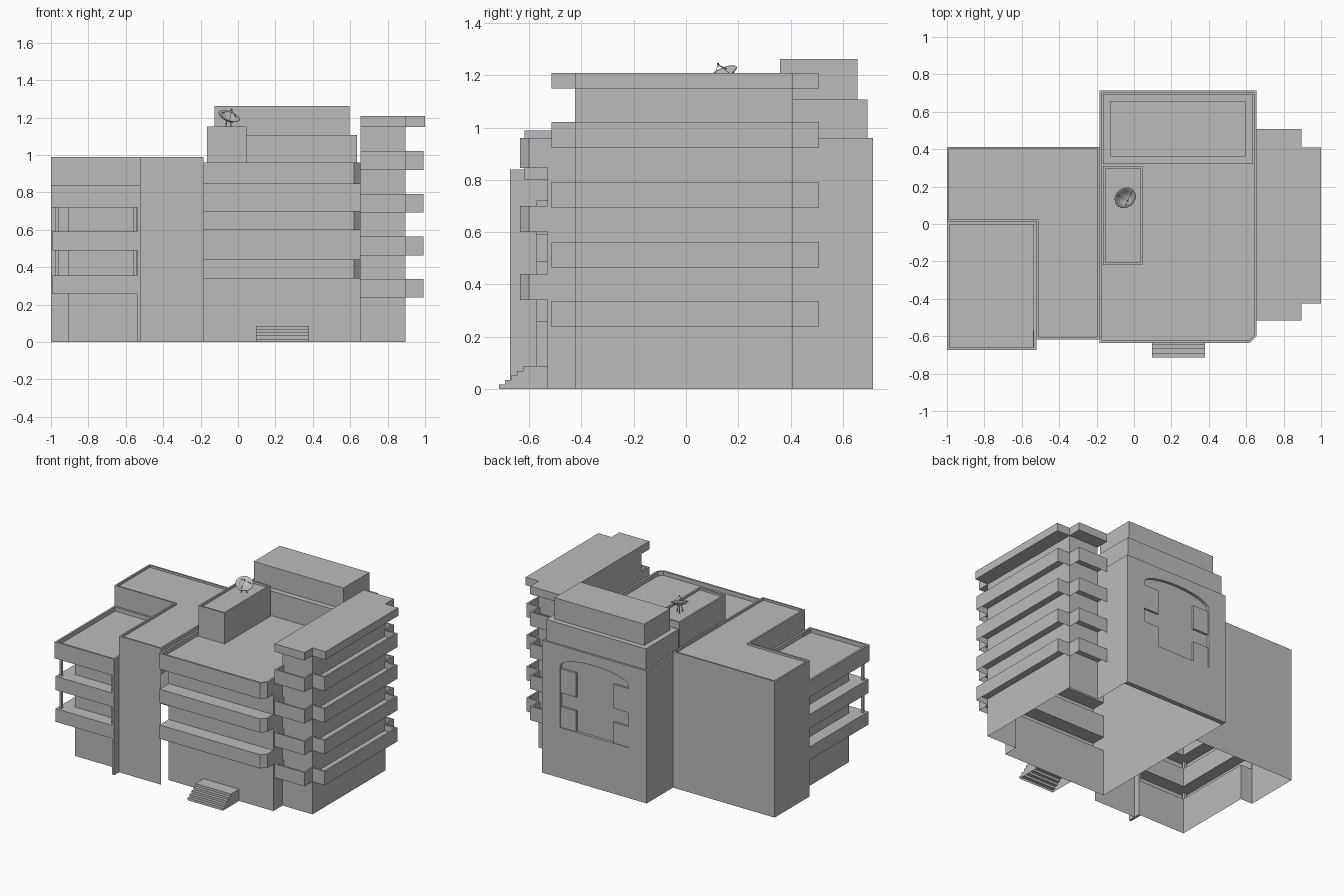
import bpy, bmesh, math
from mathutils import Vector

old = bpy.data.objects.get("Cube")
if old:
    bpy.data.objects.remove(old, do_unlink=True)

grey = bpy.data.materials.new("concrete grey")
grey.use_nodes = True
grey.diffuse_color = (0.5, 0.5, 0.5, 1)
grey.node_tree.nodes["Principled BSDF"].inputs["Base Color"].default_value = (0.5, 0.5, 0.5, 1)


def finish(name, bm):
    bmesh.ops.recalc_face_normals(bm, faces=bm.faces)
    mesh = bpy.data.meshes.new(name)
    bm.to_mesh(mesh)
    bm.free()
    mesh.materials.append(grey)
    ob = bpy.data.objects.new(name, mesh)
    bpy.context.collection.objects.link(ob)
    return ob


def prism(name, outline, z0, z1, rim=0, depth=0):
    """Upright block on an outline; a rim and depth sink its top behind a parapet."""
    bm = bmesh.new()
    base = bm.faces.new([bm.verts.new((x, y, z0)) for x, y in outline])
    out = bmesh.ops.extrude_face_region(bm, geom=[base], use_keep_orig=True)["geom"]
    bmesh.ops.translate(bm, vec=(0, 0, z1 - z0), verts=[v for v in out if isinstance(v, bmesh.types.BMVert)])
    bmesh.ops.recalc_face_normals(bm, faces=bm.faces)
    if rim:
        top = max(bm.faces, key=lambda f: f.calc_center_median().z)
        bmesh.ops.inset_region(bm, faces=[top], thickness=rim, use_even_offset=True)
        floor = bmesh.ops.extrude_face_region(bm, geom=[top])["geom"]
        bmesh.ops.translate(bm, vec=(0, 0, -depth), verts=[v for v in floor if isinstance(v, bmesh.types.BMVert)])
        if top.is_valid:
            bm.faces.remove(top)
    return finish(name, bm)


def walls(name, levels):
    """Open wall sheet through (z, path) levels; two levels at one z make a ledge."""
    bm = bmesh.new()
    rows = [[bm.verts.new((x, y, z)) for x, y in path] for z, path in levels]
    for low, high in zip(rows, rows[1:]):
        for i in range(len(low) - 1):
            face = bm.faces.new((low[i], low[i + 1], high[i + 1], high[i]))
            if face.calc_area() < 1e-6:
                bm.faces.remove(face)
    return finish(name, bm)


def banded(name, wall, band, bands, top):
    """Walls with hollow projecting bands at the given (bottom, top) heights."""
    levels = [(0, wall)]
    for z0, z1 in bands:
        levels += [(z0, wall), (z0, band), (z1, band), (z1, wall)]
    return walls(name, levels + [(top, wall)])


def rect(x0, x1, y0, y1):
    return [(x0, y0), (x1, y0), (x1, y1), (x0, y1)]


def tube(name, p, q, r, sides=8):
    p, q = Vector(p), Vector(q)
    bm = bmesh.new()
    bmesh.ops.create_cone(bm, cap_ends=True, segments=sides, radius1=r, radius2=r, depth=(q - p).length)
    ob = finish(name, bm)
    ob.location = (p + q) / 2
    ob.rotation_euler = (q - p).to_track_quat("Z", "Y").to_euler()


# Central block: hollow walls with projecting bands, and a tray roof
west, east, back = -0.185, 0.655, 0.715
banded("central_walls",
       [(east, -0.425), (east, -0.53), (0.62, -0.53), (west, -0.53), (west, back)],
       [(east, -0.425), (east, -0.6), (0.62, -0.635), (west, -0.635), (west, back)],
       [(0.34, 0.44), (0.6, 0.7)], 0.85)
walls("central_rear_side", [(0, [(east, 0.41), (east, back)]), (0.85, [(east, 0.41), (east, back)])])
chamfered = [(west, -0.635), (0.62, -0.635), (east, -0.6), (east, back), (west, back)]
roof = prism("central_roof", chamfered, 0.845, 0.96, 0.014, 0.03)
rear = prism("central_back_wall", rect(west, east, 0.68, back), 0, 0.845)

# Arched recess in the back wall with four raised corner panels
half, mid = 0.275, 0.235
arch = [(mid - half * math.cos(math.pi * i / 12), 0.81 + 0.075 * math.sin(math.pi * i / 12)) for i in range(13)]
outline = [(mid - half, 0.365)] + arch + [(mid + half, 0.365)]
bm = bmesh.new()
face = bm.faces.new([bm.verts.new((x, 0.695, z)) for x, z in outline])
out = bmesh.ops.extrude_face_region(bm, geom=[face], use_keep_orig=True)["geom"]
bmesh.ops.translate(bm, vec=(0, 0.1, 0), verts=[v for v in out if isinstance(v, bmesh.types.BMVert)])
cutter = finish("arch_cutter", bm)
cutter.hide_render = True
cutter.hide_set(True)
for ob in (rear, roof):
    mod = ob.modifiers.new("recess", "BOOLEAN")
    mod.operation, mod.object, mod.solver = "DIFFERENCE", cutter, "EXACT"
for side in (-1, 1):
    x0, x1 = sorted((mid + side * 0.15, mid + side * half))
    for z0, z1 in ((0.365, 0.515), (0.615, 0.79)):
        prism("arch_corner_panel", rect(x0, x1, 0.69, 0.709), z0, z1)

# Roof buildings
prism("rear_penthouse", rect(-0.165, 0.635, 0.32, 0.695), 0.92, 1.108)
prism("rear_penthouse_top", rect(-0.125, 0.595, 0.36, 0.657), 1.108, 1.262)
prism("roof_hut", rect(-0.165, 0.045, -0.218, 0.31), 0.92, 1.153, 0.012, 0.015)

# Entrance steps
steps = []
for i in range(5):
    y = -0.715 + 0.023 * i
    path = [(0.095, -0.53), (0.095, y), (0.38, y), (0.38, -0.53)]
    steps += [(0.017 * i, path), (0.017 * (i + 1), path)]
steps.append((0.085, [(0.095, -0.53), (0.095, -0.53), (0.38, -0.53), (0.38, -0.53)]))
walls("entrance_steps", steps)

# Tall L-shaped block: hollow walls under a tray roof
edge = -0.522
for name, path in (("tall_rear_walls", [(-1, 0.012), (-1, 0.413), (west, 0.413)]),
                   ("tall_front_wall", [(edge, -0.617), (west, -0.617)])):
    walls(name, [(0, path), (0.85, path)])
prism("tall_roof", [(-1, 0.012), (edge, 0.012), (edge, -0.617), (west, -0.617),
                    (west, 0.413), (-1, 0.413)], 0.8, 0.988, 0.012, 0.015)

# Low wing with wrap-around bands
banded("low_wing_walls",
       [(-1, 0.012), (-0.905, 0.012), (-0.905, -0.575), (-0.535, -0.575)],
       [(-1, 0.012), (-0.995, 0.012), (-0.995, -0.67), (-0.535, -0.67)],
       [(0.26, 0.355), (0.49, 0.59)], 0.73)
prism("low_wing_roof", rect(-1, edge, -0.673, 0.012), 0.72, 0.84, 0.014, 0.03)
prism("low_wing_fin", rect(-0.54, edge, -0.673, -0.57), 0, 0.83)
for x in (-0.97, -0.553):
    prism("low_wing_post", rect(x - 0.009, x + 0.009, -0.65, -0.632), 0.27, 0.73)

# Side tower: hollow walls, stepped balconies and a flat roof
tower = [(east, -0.425), (0.895, -0.425), (0.895, 0.41), (east, 0.41)]
walls("side_tower_walls", [(0, tower), (1.16, tower)])
inner = [tower[0], tower[3]]
walls("side_tower_inner_wall", [(0.9, inner), (1.16, inner)])
balconies = {"front": rect(east, 0.895, -0.515, -0.413),
             "side": rect(0.883, 0.993, -0.425, 0.41),
             "rear": rect(east, 0.895, 0.398, 0.507)}
skirts = {"front": [(east, -0.425), (east, -0.515), (0.895, -0.515), (0.895, -0.425)],
          "side": [(0.895, -0.425), (0.993, -0.425), (0.993, 0.41), (0.895, 0.41)],
          "rear": [(0.895, 0.41), (0.895, 0.507), (east, 0.507), (east, 0.41)]}
for z in (0.237, 0.463, 0.692, 0.921):
    for key in balconies:
        prism(f"{key}_balcony", balconies[key], z + 0.045, z + 0.1, 0.012, 0.045)
        walls(f"{key}_balcony_skirt", [(z, skirts[key]), (z + 0.045, skirts[key])])
prism("side_tower_roof", [(east, -0.515), (0.895, -0.515), (0.895, -0.425), (1, -0.425),
                          (1, 0.41), (0.895, 0.41), (0.895, 0.507), (east, 0.507)], 1.15, 1.208)

# Satellite dish: bowl, feed, struts and legs
aim = Vector((0.32, -0.4, 0.86)).normalized()
hub = Vector((-0.055, 0.15, 1.185))
bm = bmesh.new()
rings = []
for r in (0.012, 0.026, 0.042, 0.06):
    rings.append([bm.verts.new((r * math.cos(a * math.pi / 10), r * math.sin(a * math.pi / 10), r * r * 7))
                  for a in range(20)])
bm.faces.new(rings[0])
for small, large in zip(rings, rings[1:]):
    for i in range(20):
        j = (i + 1) % 20
        bm.faces.new((small[i], small[j], large[j], large[i]))
dish = finish("dish_bowl", bm)
dish.location = hub
turn = aim.to_track_quat("Z", "Y")
dish.rotation_euler = turn.to_euler()
shell = dish.modifiers.new("thickness", "SOLIDIFY")
shell.thickness = 0.003
dish.data.shade_smooth()
feed = hub + aim * 0.065
tube("dish_feed", feed - aim * 0.006, feed + aim * 0.006, 0.004)
for i in range(3):
    a = i * math.tau / 3
    spoke = Vector((math.cos(a), math.sin(a), 0))
    tube("dish_strut", hub + turn @ (spoke * 0.05 + Vector((0, 0, 0.018))), feed, 0.0012, 6)
    tube("dish_leg", Vector((-0.055, 0.15, 1.138)) + spoke * 0.022, hub + spoke * 0.012, 0.003, 6)
